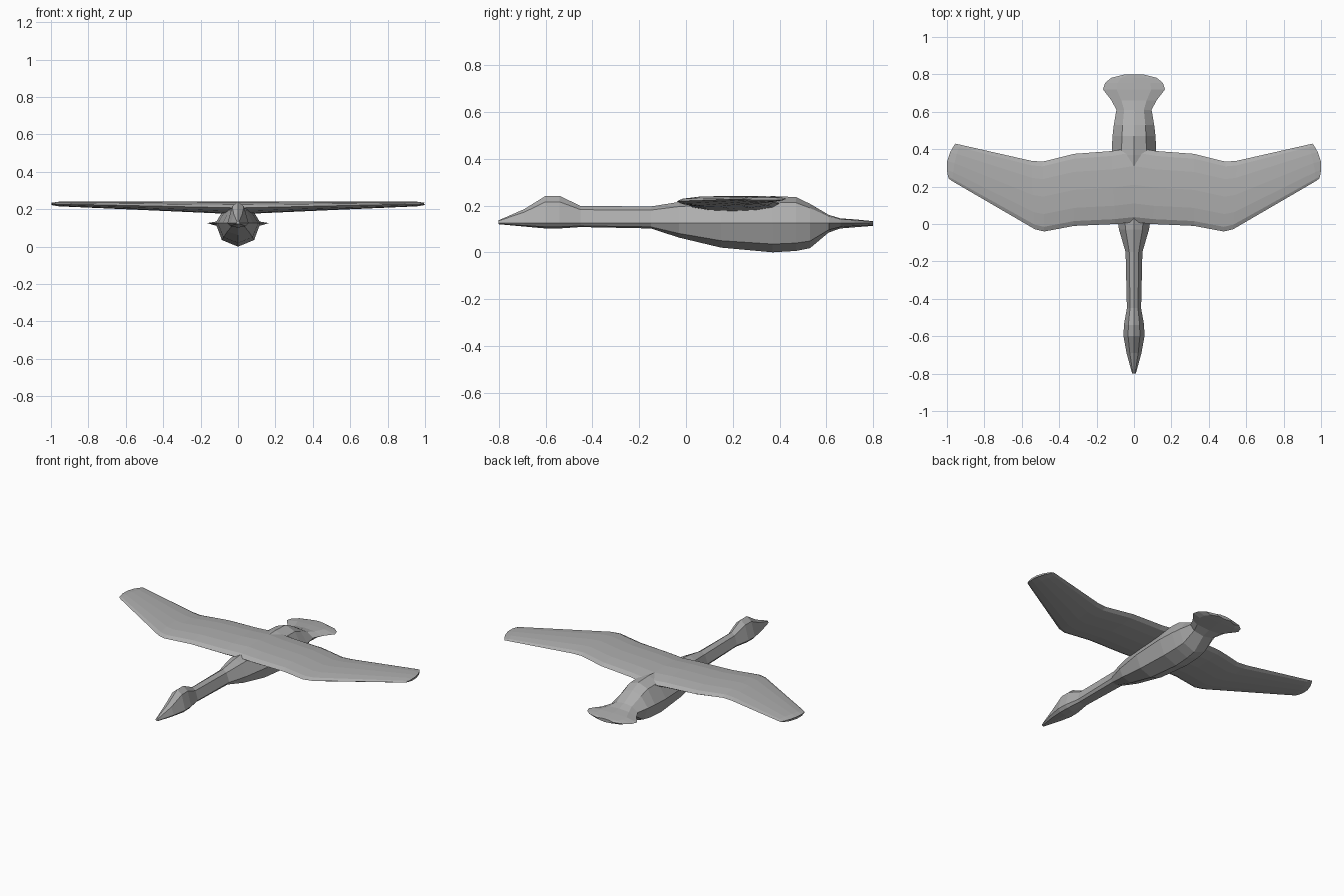
import bpy
import bmesh
from math import cos, sin, pi, radians
from mathutils import Vector

cube = bpy.data.objects.get("Cube")
if cube:
    bpy.data.objects.remove(cube, do_unlink=True)


def make_material(name, value):
    """Make a flat grey material of the given brightness."""
    material = bpy.data.materials.new(name)
    material.use_nodes = True
    colour = (value, value, value, 1)
    material.diffuse_color = colour
    shader = material.node_tree.nodes["Principled BSDF"]
    shader.inputs["Base Color"].default_value = colour
    return material


plumage = make_material("plain grey plumage", 0.42)


def loft(name, rings):
    """Skin a row of closed rings and cap both ends."""
    bm = bmesh.new()
    rows = [[bm.verts.new(point) for point in ring] for ring in rings]
    for near, far in zip(rows, rows[1:]):
        for i in range(len(near)):
            # The previous index wraps round to close the ring
            bm.faces.new((near[i - 1], near[i], far[i], far[i - 1]))
    bm.faces.new(rows[0])
    bm.faces.new(rows[-1])
    bmesh.ops.recalc_face_normals(bm, faces=bm.faces)
    mesh = bpy.data.meshes.new(name)
    bm.to_mesh(mesh)
    bm.free()
    mesh.materials.append(plumage)
    obj = bpy.data.objects.new(name, mesh)
    bpy.context.collection.objects.link(obj)


# Body: eight-sided rings with a constant side line
side_line = 0.126


def body_ring(y, half_width, top, bottom):
    """Ring with corners at the top, sides and bottom, and softer diagonals."""
    upper = side_line + (top - side_line) * 0.78
    lower = side_line + (bottom - side_line) * 0.72
    flank = [(half_width * 0.56, upper), (half_width, side_line), (half_width * 0.72, lower)]
    opposite = [(-x, z) for x, z in reversed(flank)]
    outline = [(0, top), *flank, (0, bottom), *opposite]
    return [Vector((x, y, z)) for x, z in outline]


# Each station gives its y, half width, top and bottom
body_stations = dict(
    beak_tip=(-0.8, 0.01, 0.137, 0.12),
    beak_base=(-0.69, 0.04, 0.185, 0.11),
    forehead=(-0.6, 0.056, 0.241, 0.102),
    crown=(-0.54, 0.054, 0.241, 0.102),
    nape=(-0.45, 0.038, 0.198, 0.108),
    neck_base=(-0.15, 0.045, 0.196, 0.102),
    shoulder=(-0.03, 0.08, 0.215, 0.063),
    breast=(0.15, 0.108, 0.228, 0.02),
    belly=(0.37, 0.12, 0.24, 0),
    rump=(0.47, 0.115, 0.236, 0.006),
    vent=(0.53, 0.108, 0.207, 0.018),
    tail_root=(0.61, 0.094, 0.16, 0.085),
    tail_spread=(0.66, 0.12, 0.145, 0.102),
)
body_rings = [body_ring(*station) for station in body_stations.values()]

# Rounded end of the tail fan
for angle in (0, 25, 50, 78):
    turn = radians(angle)
    body_rings.append(body_ring(
        y=0.72 + 0.08 * sin(turn),
        half_width=0.166 * cos(turn) ** 0.7,
        top=0.141 - 0.008 * sin(turn),
        bottom=0.107 + 0.006 * sin(turn),
    ))
loft("body", body_rings)


# Wings: rounded sections between a leading and a trailing edge
def wing_ring(side, leading, trailing, bulge=0, thinning=1):
    """Lens-shaped section that thins and rises towards the wing tip."""
    ring = []
    sides = 12
    for i in range(sides):
        turn = 2 * pi * i / sides
        along = (1 - cos(turn)) / 2
        point = Vector(leading).lerp(Vector(trailing), along)
        span = point.x
        height = 0.207 + 0.022 * span
        thickness = (0.034 - 0.023 * span) * thinning
        x = span + bulge * sin(turn) ** 2
        ring.append(Vector((side * x, point.y, height + thickness * sin(turn))))
    return ring


# Each station pairs a point of the leading edge with one of the trailing edge
wing_stations = dict(
    root=((0, 0.01), (0, 0.41)),
    armpit=((0.1, 0), (0.12, 0.39)),
    forearm=((0.32, -0.01), (0.32, 0.375)),
    wrist=((0.48, -0.04), (0.49, 0.333)),
    hand=((0.53, -0.028), (0.55, 0.338)),
    outer_hand=((0.97, 0.228), (0.93, 0.424), 0.01),
    tip=((0.99, 0.242), (0.955, 0.43), 0.026, 0.5),
)
for name, side in (("left_wing", 1), ("right_wing", -1)):
    loft(name, [wing_ring(side, *station) for station in wing_stations.values()])
